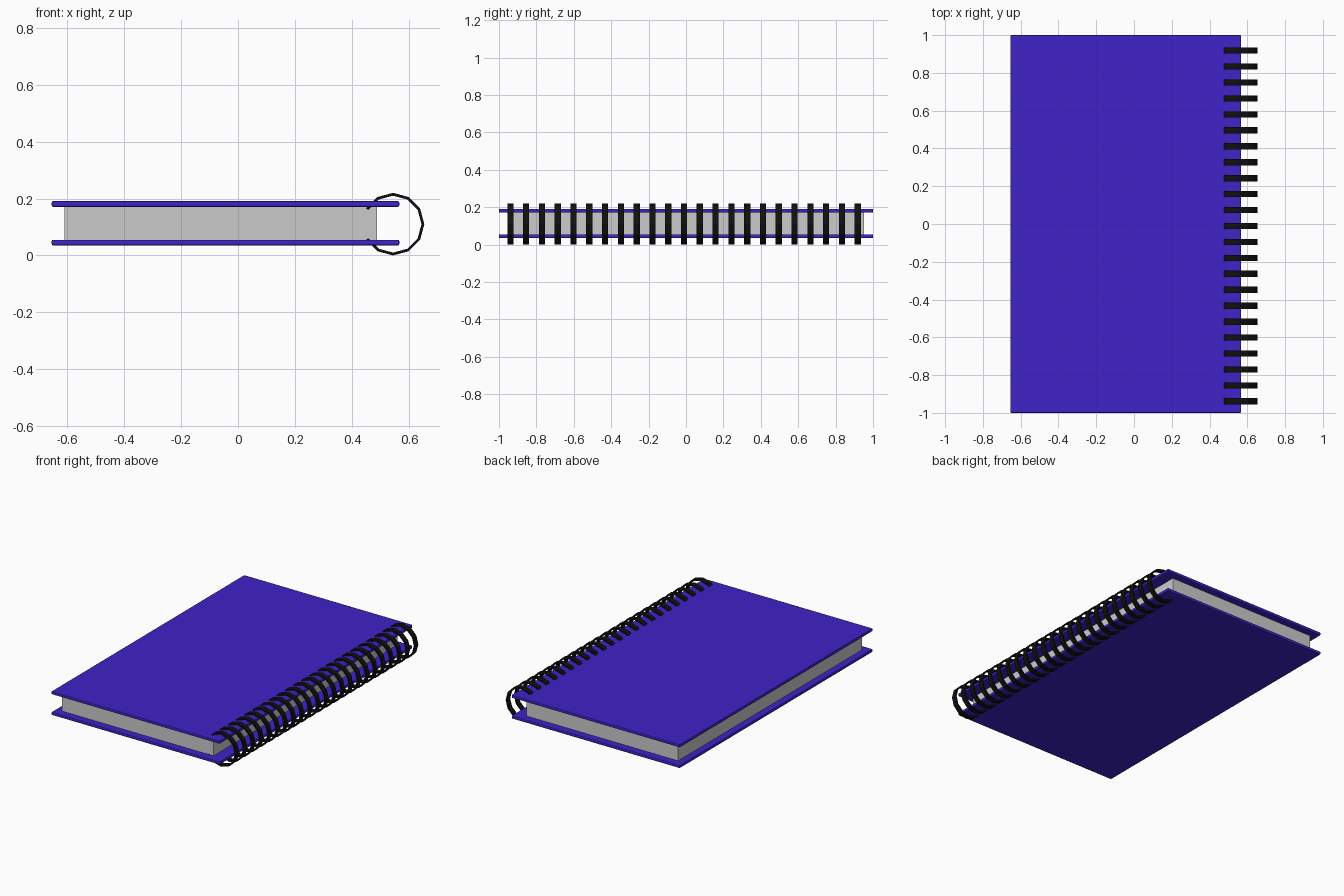
import bpy, bmesh, math

if "Cube" in bpy.data.objects:
    bpy.data.objects.remove(bpy.data.objects["Cube"])


def material(name, color):
    m = bpy.data.materials.new(name)
    m.diffuse_color = color
    m.use_nodes = True
    m.node_tree.nodes["Principled BSDF"].inputs["Base Color"].default_value = m.diffuse_color
    return m


def finish(bm, name, mat=None):
    bmesh.ops.recalc_face_normals(bm, faces=bm.faces)
    me = bpy.data.meshes.new(name)
    bm.to_mesh(me)
    bm.free()
    ob = bpy.data.objects.new(name, me)
    bpy.context.collection.objects.link(ob)
    if mat:
        me.materials.append(mat)
    return ob


def box(name, lo, hi, mat=None, bevel=0):
    bm = bmesh.new()
    bmesh.ops.create_cube(bm, size=1)
    for v in bm.verts:
        v.co = [(a + b) / 2 + c * (b - a) for a, b, c in zip(lo, hi, v.co)]
    ob = finish(bm, name, mat)
    if bevel:
        mod = ob.modifiers.new("Bevel", "BEVEL")
        mod.width = bevel
        mod.segments = 2
    return ob


blue = material("cover_blue", (0.05, 0.016, 0.58, 1))
black = material("wire_black", (0.005, 0.005, 0.005, 1))

# Covers
for name, z in (("back_cover", 0.035), ("front_cover", 0.171)):
    box(name, (-0.655, -1, z), (0.567, 1, z + 0.02), blue, 0.005)

# Page block
box("pages", (-0.61, -0.953, 0.054), (0.489, 0.953, 0.172))

# Binding rings: open 12-sided flat bands, the gap hidden inside the pages
CX, CZ, R_OUT, R_IN, HALF_W = 0.545, 0.11, 0.11, 0.1, 0.0165
COUNT, Y0, Y1 = 23, -0.939, 0.918
for i in range(COUNT):
    y = Y0 + (Y1 - Y0) * i / (COUNT - 1)
    bm = bmesh.new()
    loops = []
    for k in range(11):
        a = math.radians(-150 + 30 * k)
        loops.append([bm.verts.new((CX + r * math.cos(a), y + s * HALF_W, CZ + r * math.sin(a)))
                      for r, s in ((R_IN, -1), (R_OUT, -1), (R_OUT, 1), (R_IN, 1))])
    for p, q in zip(loops, loops[1:]):
        for j in range(4):
            n = (j + 1) % 4
            bm.faces.new((p[j], p[n], q[n], q[j]))
    bm.faces.new(loops[0])
    bm.faces.new(loops[-1])
    finish(bm, f"binding_ring_{i + 1:02d}", black)
